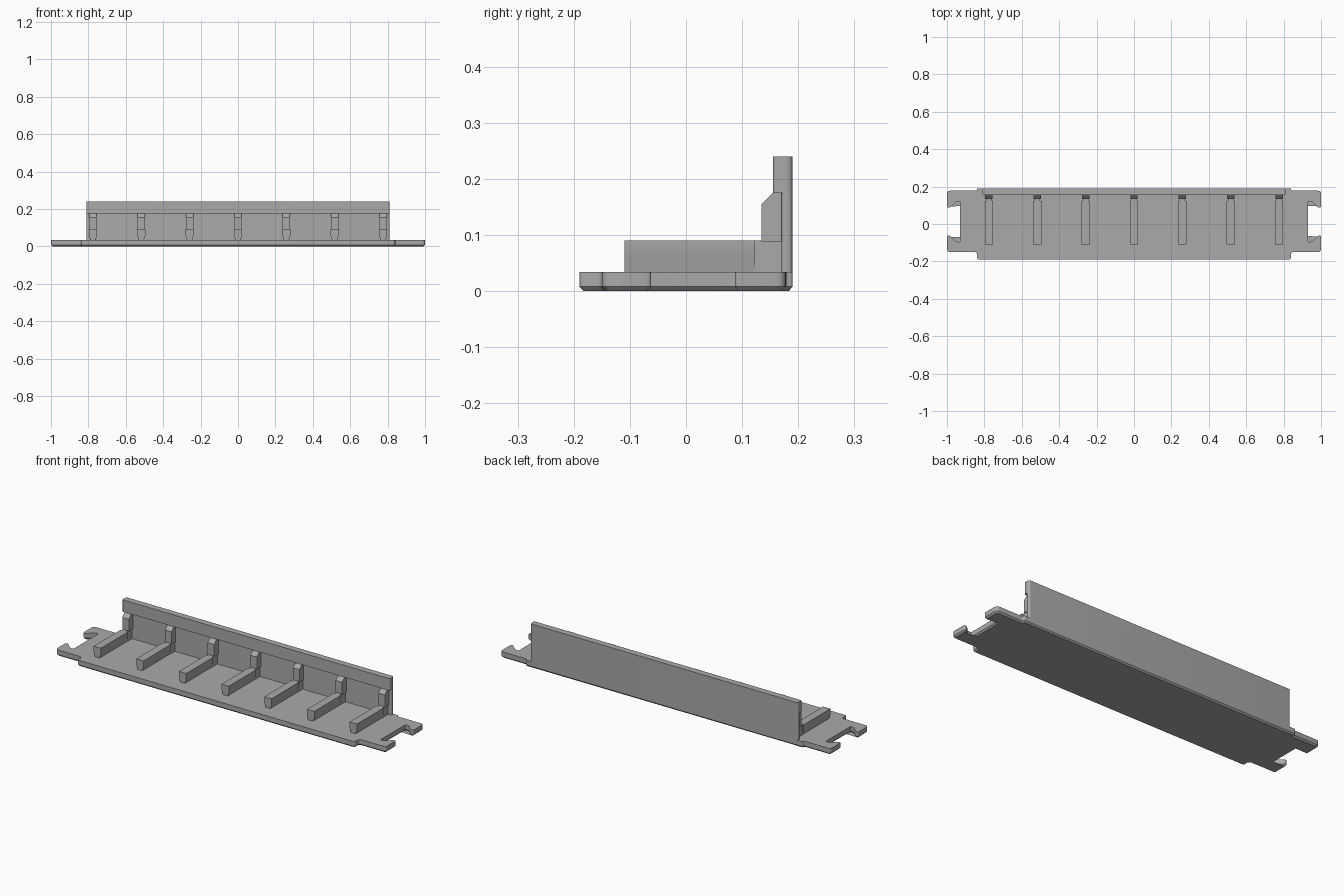
import bpy, bmesh
from math import radians
from mathutils import Vector

cube = bpy.data.objects.get("Cube")
if cube:
    bpy.data.objects.remove(cube, do_unlink=True)

# Single plastic colour
GREY = (0.4, 0.4, 0.4, 1)
mat = bpy.data.materials.new("grey_plastic")
mat.use_nodes = True
mat.diffuse_color = GREY
mat.node_tree.nodes["Principled BSDF"].inputs["Base Color"].default_value = GREY


def finish(name, bm):
    bmesh.ops.recalc_face_normals(bm, faces=bm.faces)
    mesh = bpy.data.meshes.new(name)
    bm.to_mesh(mesh)
    bm.free()
    mesh.materials.append(mat)
    ob = bpy.data.objects.new(name, mesh)
    bpy.context.collection.objects.link(ob)
    bpy.ops.object.select_all(action='DESELECT')
    ob.select_set(True)
    bpy.context.view_layer.objects.active = ob
    bpy.ops.object.shade_smooth_by_angle(angle=radians(30))
    return ob


def rounded(corners, steps=5):
    """Replace each (x, y, radius) corner by a short curve."""
    out = []
    for i, (x, y, r) in enumerate(corners):
        p = Vector((x, y))
        a = Vector(corners[i - 1][:2]) - p
        b = Vector(corners[(i + 1) % len(corners)][:2]) - p
        if r == 0:
            out.append(p)
            continue
        s = p + a.normalized() * min(r, a.length * 0.48)
        e = p + b.normalized() * min(r, b.length * 0.48)
        for k in range(steps + 1):
            t = k / steps
            out.append(s * (1 - t) ** 2 + p * 2 * t * (1 - t) + e * t * t)
    return out


def inset(points, d):
    """Move a counter-clockwise outline inwards by d."""
    out = []
    for i, p in enumerate(points):
        u = (p - points[i - 1]).normalized()
        v = (points[(i + 1) % len(points)] - p).normalized()
        n = Vector((-u.y - v.y, u.x + v.x)).normalized()
        out.append(p + n * d / max(n.dot(Vector((-u.y, u.x))), 0.5))
    return out


def loft(name, rings):
    """Skin closed rings of 3D points and cap both ends."""
    bm = bmesh.new()
    loops = [[bm.verts.new(p) for p in ring] for ring in rings]
    for lo, hi in zip(loops, loops[1:]):
        for i in range(len(lo)):
            bm.faces.new((lo[i - 1], lo[i], hi[i], hi[i - 1]))
    bm.faces.new(loops[0])
    bm.faces.new(loops[-1])
    return finish(name, bm)


def at_z(points, z):
    return [(p.x, p.y, z) for p in points]


def extrude_x(name, profile, x, half):
    return loft(name, [[(x + s * half, y, z) for y, z in profile] for s in (-1, 1)])


# Base plate with hooked slots at both ends and a chamfered underside
half = [(0.84, -0.19, 0.012), (0.84, -0.15, 0.012), (1, -0.15, 0.018),
        (1, -0.062, 0.01), (0.985, -0.062, 0.006), (0.95, -0.095, 0.008),
        (0.93, -0.095, 0.004), (0.93, 0.12, 0.004), (0.95, 0.12, 0.008),
        (0.985, 0.087, 0.006), (1, 0.087, 0.01), (1, 0.178, 0.018),
        (0.84, 0.178, 0.006), (0.84, 0.19, 0.006)]
outline = rounded(half + [(-x, y, r) for x, y, r in reversed(half)])
loft("base_plate", [at_z(inset(outline, 0.008), 0), at_z(outline, 0.008),
                    at_z(outline, 0.034)])

# Back wall and its thicker top lip
W = 0.81


def wall(name, front, z0, z1):
    ring = rounded([(-W, front, 0.008), (W, front, 0.008),
                    (W, 0.19, 0.012), (-W, 0.19, 0.012)])
    loft(name, [at_z(ring, z0), at_z(ring, z1)])


wall("back_wall", 0.17, 0.03, 0.176)
wall("top_lip", 0.155, 0.175, 0.24)

# Seven support ribs, each with a narrow neck and a post against the wall
for i in range(-3, 4):
    x = i * 0.2585
    section = [(-0.014, 0.03), (0.014, 0.03), (0.014, 0.034), (0.022, 0.058),
               (0.022, 0.09), (-0.022, 0.09), (-0.022, 0.058), (-0.014, 0.034)]
    loft("rib", [[(x + dx, y, z) for dx, z in section] for y in (-0.11, 0.122)])
    extrude_x("rib_neck", [(0.12, 0.03), (0.172, 0.03), (0.172, 0.09), (0.12, 0.09)], x, 0.015)
    extrude_x("post", [(0.135, 0.088), (0.172, 0.088), (0.172, 0.175),
                       (0.155, 0.175), (0.135, 0.155)], x, 0.02)
